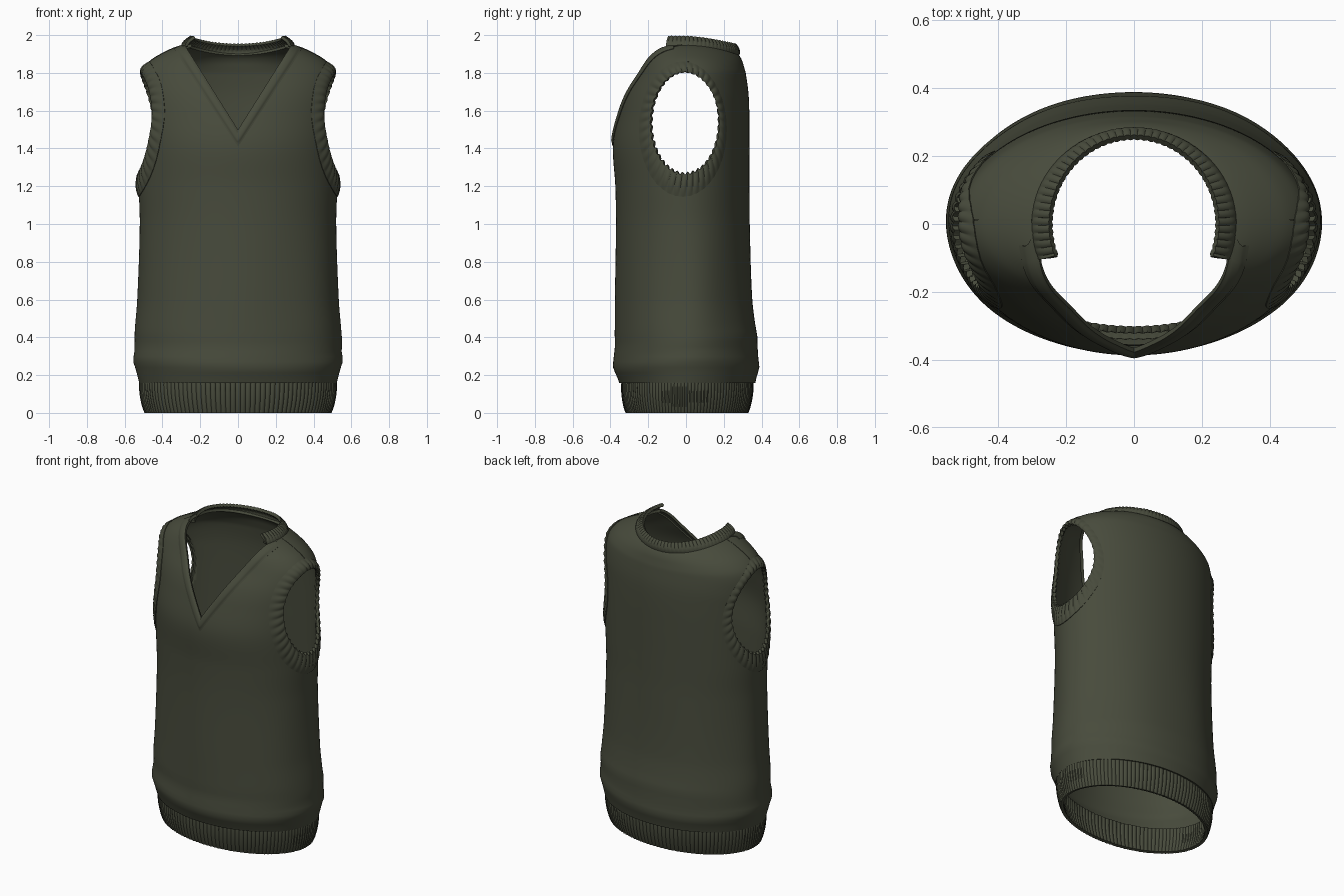
import bpy
import bmesh
from math import sin, cos, pi, sqrt, exp, radians

if "Cube" in bpy.data.objects:
    bpy.data.objects.remove(bpy.data.objects["Cube"])

wool = bpy.data.materials.new("dark olive wool")
wool.use_nodes = True
colour = (0.064, 0.070, 0.045, 1)
wool.diffuse_color = colour
shader = wool.node_tree.nodes["Principled BSDF"]
shader.inputs["Base Color"].default_value = colour
shader.inputs["Roughness"].default_value = 0.9

# Body sections: height, half width, front depth, back depth
SECTIONS = [
    (0.16, 0.515, 0.345, 0.36), (0.25, 0.535, 0.372, 0.375),
    (0.40, 0.54, 0.368, 0.368), (0.60, 0.525, 0.366, 0.345),
    (1.00, 0.512, 0.362, 0.33), (1.20, 0.518, 0.366, 0.328),
    (1.42, 0.52, 0.378, 0.328), (1.60, 0.52, 0.342, 0.327),
    (1.70, 0.52, 0.308, 0.322), (1.80, 0.505, 0.255, 0.308),
    (1.86, 0.455, 0.23, 0.298), (1.90, 0.39, 0.215, 0.29),
    (1.93, 0.325, 0.205, 0.278), (1.945, 0.275, 0.20, 0.265)]


def section(z):
    """Smoothly interpolated half width, front and back depth at a height."""
    z = min(max(z, SECTIONS[0][0]), SECTIONS[-1][0])
    i = 0
    while i < len(SECTIONS) - 2 and z > SECTIONS[i + 1][0]:
        i += 1
    p, q = SECTIONS[i], SECTIONS[i + 1]
    before, after = SECTIONS[max(i - 1, 0)], SECTIONS[min(i + 2, len(SECTIONS) - 1)]
    h = q[0] - p[0]
    t = (z - p[0]) / h
    out = []
    for k in (1, 2, 3):
        m0 = (q[k] - before[k]) / (q[0] - before[0]) * h
        m1 = (after[k] - p[k]) / (after[0] - p[0]) * h
        out.append((2 * t**3 - 3 * t**2 + 1) * p[k] + (t**3 - 2 * t**2 + t) * m0
                   + (3 * t**2 - 2 * t**3) * q[k] + (t**3 - t**2) * m1)
    return out


def side_x(y, z):
    a, f, b = section(z)
    return a * sqrt(max(0, 1 - (y / (f if y < 0 else b))**2))


def front_y(x, z):
    a, f, b = section(z)
    return -f * sqrt(max(0, 1 - (x / a)**2))


def activate(ob):
    bpy.ops.object.select_all(action='DESELECT')
    ob.select_set(True)
    bpy.context.view_layer.objects.active = ob


def link(name, bm):
    bmesh.ops.recalc_face_normals(bm, faces=bm.faces)
    mesh = bpy.data.meshes.new(name)
    bm.to_mesh(mesh)
    bm.free()
    mesh.materials.append(wool)
    ob = bpy.data.objects.new(name, mesh)
    bpy.context.collection.objects.link(ob)
    return ob


def smooth(ob):
    activate(ob)
    bpy.ops.object.shade_smooth_by_angle(angle=radians(50))


def sheet(name, point, nu, nv, closed, thickness):
    """Knitted sheet: a grid of point(u, v) with u, v in 0..1, made thick."""
    bm = bmesh.new()
    cols = nu if closed else nu + 1
    rows = [[bm.verts.new(point(i / nu, j / nv)) for i in range(cols)]
            for j in range(nv + 1)]
    for j in range(nv):
        for i in range(nu):
            k = (i + 1) % cols
            bm.faces.new((rows[j][i], rows[j][k], rows[j + 1][k], rows[j + 1][i]))
    ob = link(name, bm)
    mod = ob.modifiers.new("thickness", 'SOLIDIFY')
    mod.thickness = thickness
    mod.offset = 0
    activate(ob)
    bpy.ops.object.modifier_apply(modifier=mod.name)
    return ob


def prism(name, outline, axis, lo, hi):
    """Cutter made by sweeping an outline along x (axis 0) or y (axis 1)."""
    bm = bmesh.new()
    ends = [[bm.verts.new((d, p, z) if axis == 0 else (p, d, z)) for p, z in outline]
            for d in (lo, hi)]
    n = len(outline)
    for i in range(n):
        k = (i + 1) % n
        bm.faces.new((ends[0][i], ends[0][k], ends[1][k], ends[1][i]))
    bm.faces.new(ends[0])
    bm.faces.new(ends[1])
    ob = link(name, bm)
    ob.hide_render = True
    return ob


def cut(target, cutter):
    mod = target.modifiers.new("opening", 'BOOLEAN')
    mod.operation = 'DIFFERENCE'
    mod.solver = 'EXACT'
    mod.object = cutter
    activate(target)
    bpy.ops.object.modifier_apply(modifier=mod.name)
    bpy.data.objects.remove(cutter)


# Body, with soft folds above the hem and a lowered back neck
def body_point(u, v):
    t = 2 * pi * u
    z = 0.16 + 1.785 * (1 - (1 - v)**1.4)
    a, f, b = section(z)
    fold = 0.018 * exp(-((z - 0.26 - 0.02 * sin(2 * t + 1)) / 0.03)**2)
    fold += 0.010 * exp(-((z - 0.38 - 0.03 * sin(t)) / 0.035)**2) * cos(t - 1.2)
    fold += 0.006 * sin(7 * t) * exp(-((z - 0.6) / 0.35)**2)
    x = a * cos(t) * (1 + fold)
    y = (b if sin(t) > 0 else f) * sin(t) * (1 + fold)
    drop = max(0, (z - 1.8) / 0.145) * 0.045 * (max(0, y) / 0.26)**2
    return x, y, z - drop


body = sheet("vest_body", body_point, 144, 90, True, 0.016)


def arm_ring(t, v):
    """Point on the side plane, from the opening (v=0) to the band edge (v=1)."""
    return (-0.005 - 0.012 * v + (0.178 + 0.047 * v) * cos(t),
            1.535 - 0.035 * v + (0.268 + 0.085 * v) * sin(t))


hole = [arm_ring(2 * pi * i / 64, 0.3) for i in range(64)]
cut(body, prism("armhole_cutter", hole, 0, -1, 1))
cut(body, prism("neck_cutter", [(0, 1.45), (0.37, 2.02), (-0.37, 2.02)], 1, -1, -0.09))
smooth(body)

# Ribbed armhole bands and shoulder seams
for name, s in (("left", 1), ("right", -1)):
    def arm_point(u, v, s=s):
        t = 2 * pi * u
        rib = cos(40 * t)
        y, z = arm_ring(t, v + 0.07 * rib * (1 - v))
        lift = 0.004 + 0.008 * sin(pi * v) + 0.004 * rib * (1 - v**4)
        return s * (side_x(y, z) + lift), y, z

    def seam_point(u, v, s=s):
        z = 1.855 + 0.085 * u
        return s * (side_x(0, z) + 0.008), 0.012 + 0.006 * (v - 0.5), z + 0.004

    smooth(sheet(name + "_armhole_band", arm_point, 240, 8, True, 0.018))
    smooth(sheet(name + "_shoulder_seam", seam_point, 12, 1, False, 0.006))


# V neckband: both arms in one strip that meet at the point
def neck_point(u, v):
    s = 2 * u - 1
    h = abs(s)
    x = s * (0.335 - 0.05 * v)
    z = 1.41 + 0.51 * h + v * (0.08 - 0.055 * h)
    ridge = 0.005 * sin(pi * v) + (0.004 if 0.25 < v < 0.9 else 0)
    return x, front_y(x, z) - 0.003 - ridge, z + 0.003


smooth(sheet("v_neckband", neck_point, 96, 10, False, 0.016))


# Standing collar around the back of the neck
def collar_point(u, v):
    t = -0.38 + (pi + 0.76) * u
    rib = 0.0025 * cos(2 * pi * 48 * u) * v
    back = max(0, sin(t))
    low = 1.94 - 0.045 * back**2
    high = 1.988 - 0.04 * back**1.5
    bulge = 0.01 * sin(pi * v)
    x = (0.295 - 0.05 * v + bulge + rib) * cos(t)
    y = (0.275 - 0.02 * v + bulge + rib) * sin(t)
    return x, y, low + (high - low) * v + rib


smooth(sheet("back_collar", collar_point, 288, 6, False, 0.016))


# Ribbed hem
def hem_point(u, v):
    t = 2 * pi * u
    rib = 0.004 * cos(120 * t) * min(1, 6 * v * (1 - v) + 0.3)
    bulge = 0.008 * sin(pi * v) + rib
    x = (0.485 + 0.027 * v + bulge) * cos(t)
    depth = (0.32 + 0.025 * v) if sin(t) > 0 else (0.31 + 0.02 * v)
    return x, (depth + bulge) * sin(t), 0.002 + 0.17 * v


smooth(sheet("ribbed_hem", hem_point, 720, 8, True, 0.018))
